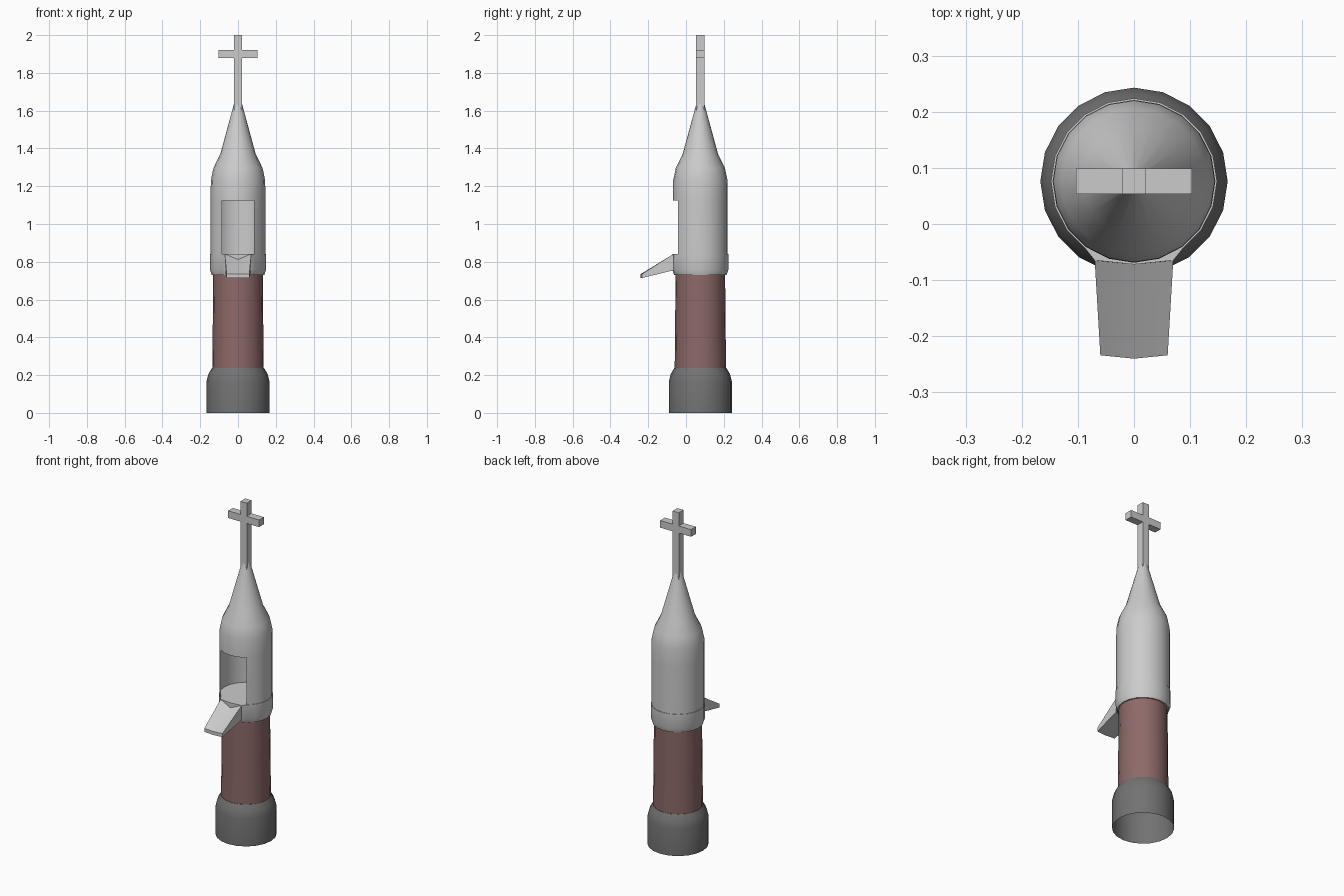
import bpy, bmesh, math

if "Cube" in bpy.data.objects:
    bpy.data.objects.remove(bpy.data.objects["Cube"])

CY = 0.076      # y of the main axis
SIDES = 20


def material(name, rgb):
    m = bpy.data.materials.new(name)
    m.diffuse_color = (*rgb, 1)
    m.use_nodes = True
    m.node_tree.nodes["Principled BSDF"].inputs["Base Color"].default_value = m.diffuse_color
    return m


def finish(name, bm, mat=None, angle=35):
    mesh = bpy.data.meshes.new(name)
    bm.to_mesh(mesh)
    bm.free()
    mesh.shade_smooth()
    mesh.set_sharp_from_angle(angle=math.radians(angle))
    ob = bpy.data.objects.new(name, mesh)
    bpy.context.collection.objects.link(ob)
    if mat:
        mesh.materials.append(mat)
    return ob


def lathe(profile, skip=(), cap_top=False):
    """Surface of revolution from (radius, z) points; skip holds (row, segment) openings.
    Segment 0 starts at the front (-y) and runs counter-clockwise."""
    bm = bmesh.new()
    rings = []
    for r, z in profile:
        ts = [2 * math.pi * i / SIDES for i in range(SIDES)]
        rings.append([bm.verts.new((r * math.sin(t), CY - r * math.cos(t), z)) for t in ts])
    for k in range(len(rings) - 1):
        for i in range(SIDES):
            if (k, i) not in skip:
                j = (i + 1) % SIDES
                bm.faces.new((rings[k][i], rings[k][j], rings[k + 1][j], rings[k + 1][i]))
    if cap_top:
        bm.faces.new(rings[-1])
    return bm, rings


red = material("dark_red", (0.27, 0.14, 0.14))
dark = material("dark_grey", (0.17, 0.17, 0.17))

# Flared base sleeve, open underneath
bm, _ = lathe([(0.167, 0), (0.167, 0.165), (0.157, 0.205), (0.138, 0.238), (0.133, 0.238)])
finish("base_sleeve", bm, dark)

# Red grip tube
bm, _ = lathe([(0.136, 0.23), (0.131, 0.74)])
finish("grip_tube", bm, red)

# Collar with a flat top that forms the floor of the window, widened at the spout
bm, rings = lathe([(0.131, 0.73), (0.139, 0.73), (0.148, 0.757), (0.148, 0.842)], cap_top=True)
for ring in rings[2:]:
    ring[1].co.x, ring[-1].co.x = 0.07, -0.07
finish("collar", bm)

# Hollow upper shell with a front window and a conical roof
bm, _ = lathe([(0.145, 0.842), (0.145, 1.125), (0.144, 1.23), (0.130, 1.297),
               (0.094, 1.37), (0.021, 1.637)],
              skip={(0, i) for i in (0, 1, SIDES - 2, SIDES - 1)}, cap_top=True)
finish("upper_shell", bm)

# Spout: a rear and a tip section (left, middle, right; top and bottom) joined together
bm = bmesh.new()
sections = []
for half, y_side, y_mid, top, mid_top, low in ((0.070, -0.065, -0.072, 0.842, 0.812, 0.755),
                                                (0.060, -0.234, -0.240, 0.735, 0.735, 0.714)):
    pts = [(-half, y_side, top), (0, y_mid, mid_top), (half, y_side, top),
           (half, y_side, low), (0, y_mid, low), (-half, y_side, low)]
    sections.append([bm.verts.new(p) for p in pts])
rear, tip = sections
for i in range(6):
    j = (i + 1) % 6
    bm.faces.new((rear[i], rear[j], tip[j], tip[i]))
for s in sections:
    bm.faces.new((s[0], s[1], s[4], s[5]))
    bm.faces.new((s[1], s[2], s[3], s[4]))
bmesh.ops.recalc_face_normals(bm, faces=bm.faces)
finish("spout", bm)

# Cross finial: half outline mirrored, then extruded in depth
W, ARM, D = 0.021, 0.103, 0.0225
half = [(W, 1.59), (W, 1.878), (ARM, 1.878), (ARM, 1.921), (W, 1.921), (W, 2.0)]
outline = half + [(-x, z) for x, z in reversed(half)]
bm = bmesh.new()
face = bm.faces.new([bm.verts.new((x, CY - D, z)) for x, z in outline])
ext = bmesh.ops.extrude_face_region(bm, geom=[face])
bmesh.ops.translate(bm, vec=(0, 2 * D, 0),
                    verts=[g for g in ext["geom"] if isinstance(g, bmesh.types.BMVert)])
bmesh.ops.recalc_face_normals(bm, faces=bm.faces)
finish("cross_finial", bm)
